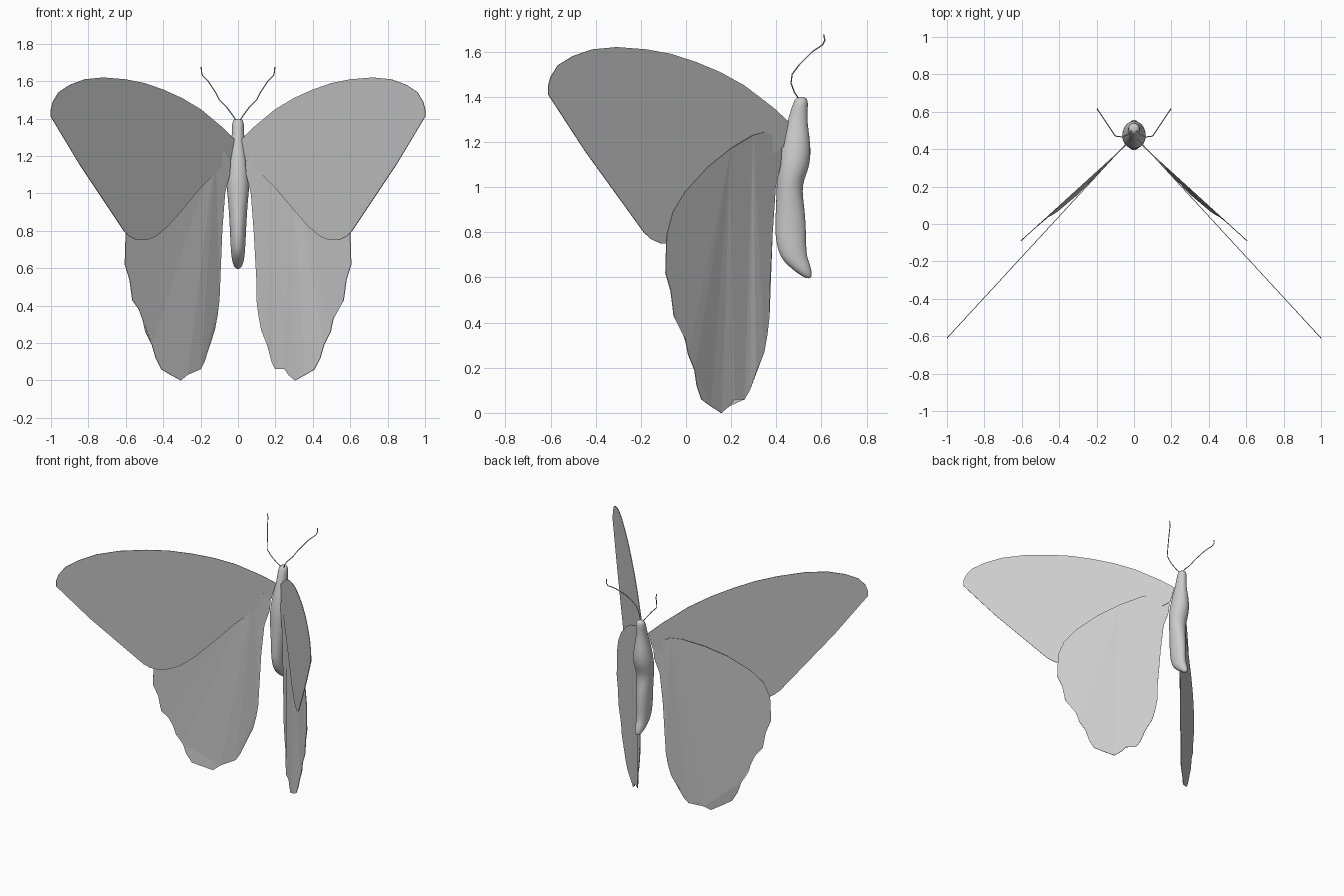
import bpy
import bmesh
import math
from mathutils import Vector

cube = bpy.data.objects.get("Cube")
if cube:
    bpy.data.objects.remove(cube, do_unlink=True)


def make_material(name, value):
    mat = bpy.data.materials.new(name)
    mat.use_nodes = True
    colour = (value, value, value, 1)
    mat.diffuse_color = colour
    mat.node_tree.nodes["Principled BSDF"].inputs["Base Color"].default_value = colour
    return mat


grey = make_material("plain grey", 0.6)


def add_object(name, bm):
    bmesh.ops.recalc_face_normals(bm, faces=bm.faces)
    mesh = bpy.data.meshes.new(name)
    bm.to_mesh(mesh)
    bm.free()
    mesh.materials.append(grey)
    obj = bpy.data.objects.new(name, mesh)
    bpy.context.collection.objects.link(obj)
    return obj


# Outlines in hundredths: distance from the middle, height
fore_outline = [
    (2, 129), (8, 135), (20, 145), (30, 151), (40, 155.5), (50, 159), (60, 161),
    (72, 162), (82, 161), (90, 158), (96, 154), (99, 149), (100, 145), (100, 141),
    (85, 116), (61, 80), (58, 77), (54, 75), (49, 75), (44, 77), (38, 82),
    (30, 91), (20, 103), (8, 115), (4, 118)]
hind_outline = [
    (4, 117), (7, 122), (12, 124.5), (18, 123), (29, 117), (40, 109), (51, 98),
    (57, 89), (60, 79), (60.5, 62), (58, 54), (56.5, 43), (53, 38), (51, 33),
    (49.5, 26), (46, 19), (44, 12), (41, 6), (36, 3), (30.5, 0), (27, 3),
    (25, 6), (20, 6), (18, 10), (16, 18), (12.5, 27), (11, 35), (10, 43),
    (10, 60), (8.5, 80), (7, 100), (4.5, 110)]


def fore_depth(x, z):
    return 0.475 - 1.085 * x


def hind_depth(x, z):
    # The lower tip curls slightly forward
    return 0.46 - 0.91 * x - 0.12 * max(0, 0.22 - z)


def make_wing(name, outline, depth, side):
    bm = bmesh.new()
    verts = []
    for across, height in outline:
        x, z = across / 100, height / 100
        verts.append(bm.verts.new((side * x, depth(x, z), z)))
    face = bm.faces.new(verts)
    bmesh.ops.triangulate(bm, faces=[face])
    wing = add_object(name, bm)
    solid = wing.modifiers.new("thin sheet", "SOLIDIFY")
    solid.thickness = 0.004
    solid.offset = 0


# Antenna path in hundredths: across, depth, height
antenna_path = [
    (1, 50, 139), (3, 48, 142), (6, 46.5, 146), (10, 47, 150), (12, 50, 154),
    (16, 56, 160), (19, 60.5, 163), (19.5, 61.5, 165), (19.7, 61, 167.5)]


def make_antenna(name, side):
    curve = bpy.data.curves.new(name, "CURVE")
    curve.dimensions = "3D"
    curve.bevel_depth = 0.003
    curve.bevel_resolution = 1
    curve.use_fill_caps = True
    spline = curve.splines.new("POLY")
    spline.points.add(len(antenna_path) - 1)
    for point, (x, y, z) in zip(spline.points, antenna_path):
        point.co = (side * x / 100, y / 100, z / 100, 1)
    curve.materials.append(grey)
    bpy.context.collection.objects.link(bpy.data.objects.new(name, curve))


for label, side in (("left", 1), ("right", -1)):
    make_wing(label + "_front_wing", fore_outline, fore_depth, side)
    make_wing(label + "_hind_wing", hind_outline, hind_depth, side)
    make_antenna(label + "_antenna", side)

# Body sections in hundredths: height, front, back, half width
sections = [
    (140, 49, 53, 2), (138, 47.5, 54.5, 3.5), (130, 45, 53.5, 3.2),
    (120, 42, 55.5, 5.5), (109, 40, 55.5, 7), (101, 40, 51, 6),
    (90, 39.5, 53, 5), (78, 39, 53.5, 4.4), (70, 41, 53.5, 4),
    (66, 44, 55, 3.6), (62, 49, 56, 2.8), (59.5, 53, 55.5, 1.2)]


def make_body():
    bm = bmesh.new()
    sides = 12
    rings = []
    for height, front, back, half in sections:
        centre = Vector((0, (front + back) / 200, height / 100))
        ring = []
        for i in range(sides):
            angle = math.tau * i / sides
            offset = Vector((math.cos(angle) * half / 100,
                             math.sin(angle) * (back - front) / 200, 0))
            ring.append(bm.verts.new(centre + offset))
        rings.append(ring)
    for upper, lower in zip(rings, rings[1:]):
        for i in range(sides):
            j = (i + 1) % sides
            bm.faces.new((upper[i], upper[j], lower[j], lower[i]))
    bm.faces.new(rings[0])
    bm.faces.new(rings[-1])
    for face in bm.faces:
        face.smooth = True
    body = add_object("body", bm)
    subdivision = body.modifiers.new("rounding", "SUBSURF")
    subdivision.levels = 2
    subdivision.render_levels = 2


make_body()
